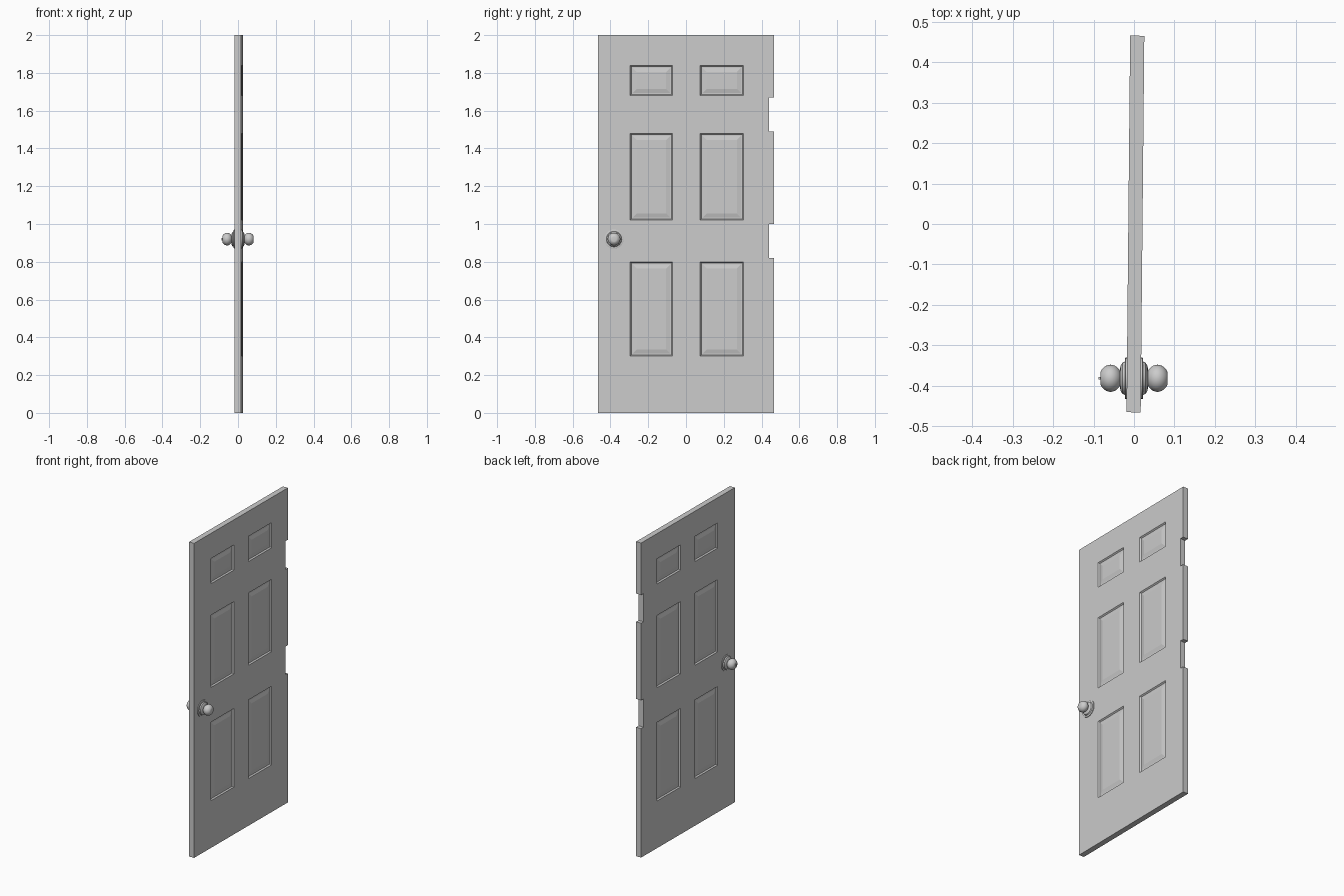
import bpy, bmesh, math
from mathutils import Matrix

if "Cube" in bpy.data.objects:
    bpy.data.objects.remove(bpy.data.objects["Cube"])

HALF = 0.0175
TILT = Matrix.Translation((0.0035, 0, 0)) @ Matrix.Rotation(-0.0096, 4, 'Z')


def finish(bm, name, angle=None):
    bmesh.ops.recalc_face_normals(bm, faces=bm.faces)
    mesh = bpy.data.meshes.new(name)
    bm.to_mesh(mesh)
    bm.free()
    ob = bpy.data.objects.new(name, mesh)
    bpy.context.collection.objects.link(ob)
    if angle:
        bpy.ops.object.select_all(action='DESELECT')
        ob.select_set(True)
        bpy.context.view_layer.objects.active = ob
        bpy.ops.object.shade_smooth_by_angle(angle=math.radians(angle))
    return ob


# Door slab: grid of cells, hinge notch cells left out
ys = [-0.465, -0.295, -0.07, 0.075, 0.305, 0.44, 0.465]
zs = [0, 0.30, 0.80, 0.82, 1.0, 1.02, 1.48, 1.49, 1.67, 1.68, 1.84, 2.0]
notch_rows, panel_rows, panel_cols = (3, 7), (1, 5, 9), (1, 3)

bm = bmesh.new()
grid = [[bm.verts.new((-HALF, y, z)) for z in zs] for y in ys]
for i in range(len(ys) - 1):
    for j in range(len(zs) - 1):
        if i == 5 and j in notch_rows:
            continue
        bm.faces.new((grid[i][j], grid[i][j + 1], grid[i + 1][j + 1], grid[i + 1][j]))
ext = bmesh.ops.extrude_face_region(bm, geom=bm.faces[:], use_keep_orig=True)
bmesh.ops.translate(bm, vec=(2 * HALF, 0, 0),
                    verts=[g for g in ext['geom'] if isinstance(g, bmesh.types.BMVert)])
bmesh.ops.recalc_face_normals(bm, faces=bm.faces)
bm.normal_update()


# Six moulded panels on each side: steep recess, flat channel, raised field
def is_panel(f):
    c = f.calc_center_median()
    return (abs(f.normal.x) > 0.9
            and any(ys[i] < c.y < ys[i + 1] for i in panel_cols)
            and any(zs[j] < c.z < zs[j + 1] for j in panel_rows))


panels = [f for f in bm.faces if is_panel(f)]
for width, depth in ((0.006, -0.008), (0.008, 0.0), (0.022, 0.005)):
    bmesh.ops.inset_individual(bm, faces=panels, thickness=width, depth=depth,
                               use_even_offset=True)
bm.transform(TILT)
finish(bm, "door_slab")


# Knob sets: lathed rose, neck and ball
KNOB_Y, KNOB_Z = -0.381, 0.92
knob_profile = [(0.016, 0.0), (0.016, 0.051), (0.0215, 0.051), (0.0225, 0.048),
                (0.0225, 0.041), (0.029, 0.038), (0.033, 0.031), (0.035, 0.022),
                (0.035, 0.014), (0.038, 0.014)]
# ball arc continues the profile, ending in a flat nose
for k in range(13):
    a = math.radians(30 + k * 10)
    knob_profile.append((0.058 - 0.028 * math.cos(a), 0.0335 * math.sin(a)))
knob_profile += [(0.083, 0.013), (0.083, 0.0)]

for name, side in (("knob_right", 1), ("knob_left", -1)):
    bm = bmesh.new()
    verts = [bm.verts.new((side * x, 0, r)) for x, r in knob_profile]
    edges = [bm.edges.new(p) for p in zip(verts, verts[1:])]
    bmesh.ops.spin(bm, geom=verts + edges, cent=(0, 0, 0), axis=(1, 0, 0),
                   angle=2 * math.pi, steps=32)
    bmesh.ops.remove_doubles(bm, verts=bm.verts, dist=1e-5)
    bm.transform(Matrix.Translation((0, KNOB_Y, KNOB_Z)))
    finish(bm, name, 35)

# Lock button on the left knob
bm = bmesh.new()
bmesh.ops.create_cube(bm, size=1, matrix=Matrix.Translation((-0.084, KNOB_Y, KNOB_Z))
                      @ Matrix.Diagonal((0.008, 0.007, 0.014, 1)))
finish(bm, "lock_button")
